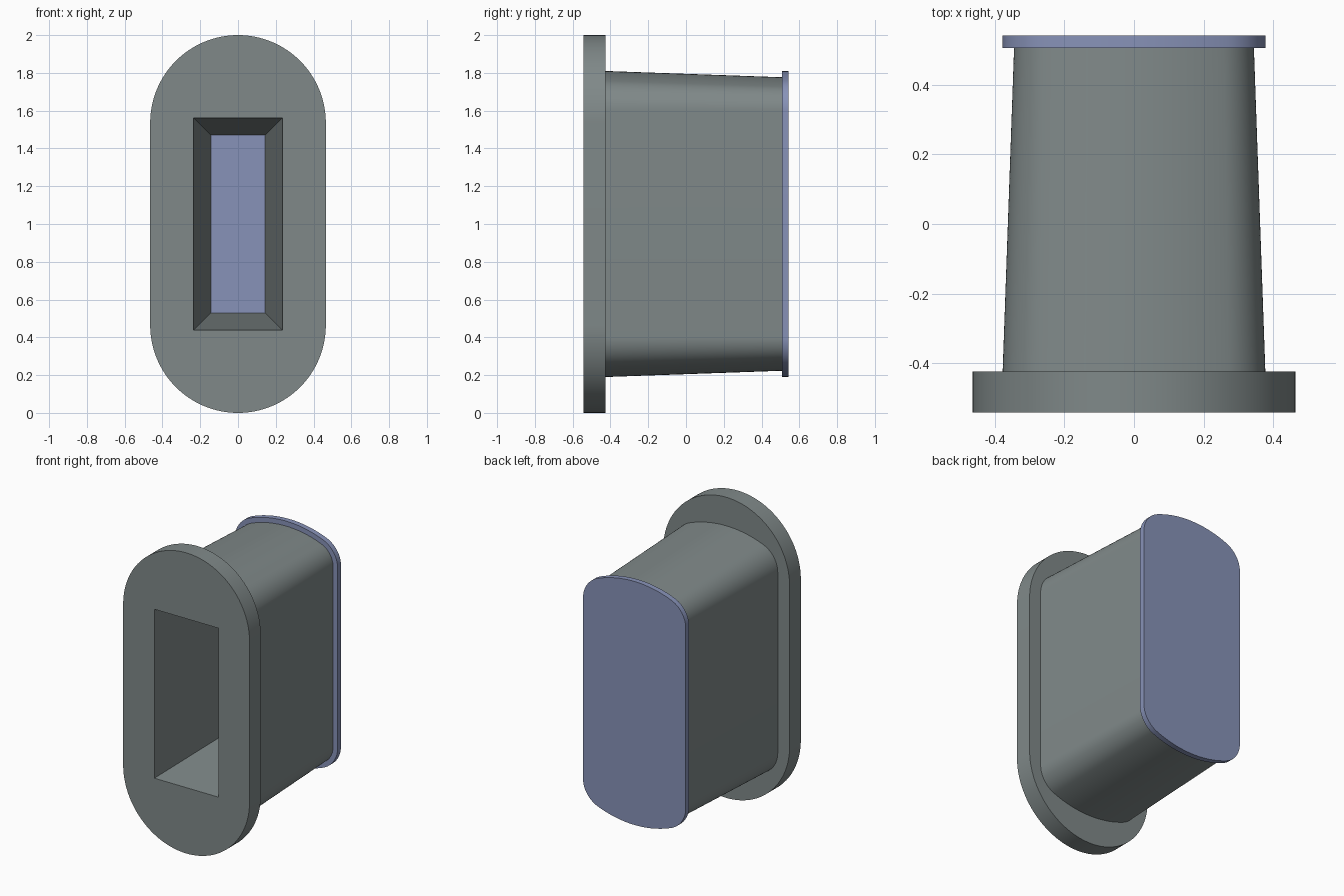
import bpy, bmesh, math

if "Cube" in bpy.data.objects:
    bpy.data.objects.remove(bpy.data.objects["Cube"])


def material(name, rgb):
    m = bpy.data.materials.new(name)
    m.diffuse_color = (*rgb, 1)
    m.use_nodes = True
    m.node_tree.nodes["Principled BSDF"].inputs["Base Color"].default_value = m.diffuse_color
    return m


GREY = material("grey plastic", (0.215, 0.25, 0.25))
BLUE = material("slate blue", (0.245, 0.29, 0.48))


def arc(cx, cz, r, a0, a1, n):
    return [(cx + r * math.cos(a0 + (a1 - a0) * i / n),
             cz + r * math.sin(a0 + (a1 - a0) * i / n)) for i in range(n + 1)]


def full_loop(quarter):
    """Mirror a quarter outline (right side to top centre) about x = 0 and z = 1."""
    top = quarter + [(-x, z) for x, z in reversed(quarter[:-1])]
    return top + [(x, 2 - z) for x, z in reversed(top)]


def stadium(r):
    return full_loop(arc(0, 2 - r, r, 0, math.pi / 2, 32))


def crowned_box(inset):
    """Straight sides, rounded corners and a gently arched top and bottom."""
    half, top, r, corner_z = 0.378, 1.81, 0.17, 1.60
    cx, d = half - r, top - corner_z
    big = (cx * cx + d * d - r * r) / (2 * (d - r))
    cz = top - big
    tangent = math.atan2(corner_z - cz, cx)
    corner = arc(cx, corner_z, r - inset, 0, tangent, 14)
    crown = arc(0, cz, big - inset, tangent, math.pi / 2, 12)
    return full_loop(corner + crown[1:])


def rectangle(hx, hz):
    return [(hx, 1 - hz), (hx, 1 + hz), (-hx, 1 + hz), (-hx, 1 - hz)]


def loft(name, loop_a, ya, loop_b, yb, mat):
    bm = bmesh.new()
    a = [bm.verts.new((x, ya, z)) for x, z in loop_a]
    b = [bm.verts.new((x, yb, z)) for x, z in loop_b]
    n = len(a)
    for i in range(n):
        j = (i + 1) % n
        bm.faces.new((a[i], a[j], b[j], b[i]))
    bm.faces.new(a)
    bm.faces.new(b[::-1])
    bmesh.ops.recalc_face_normals(bm, faces=bm.faces)
    me = bpy.data.meshes.new(name)
    bm.to_mesh(me)
    bm.free()
    me.materials.append(mat)
    ob = bpy.data.objects.new(name, me)
    bpy.context.collection.objects.link(ob)
    return ob


def activate(ob):
    bpy.ops.object.select_all(action='DESELECT')
    ob.select_set(True)
    bpy.context.view_layer.objects.active = ob


def boolean(target, tool, operation):
    activate(target)
    m = target.modifiers.new("cut", 'BOOLEAN')
    m.operation, m.solver, m.object = operation, 'EXACT', tool
    bpy.ops.object.modifier_apply(modifier=m.name)
    bpy.data.objects.remove(tool)


FRONT, FLANGE_BACK, CAP_FRONT, BACK = -0.543, -0.425, 0.507, 0.543

# Flange and drafted sleeve, joined into one housing
housing = loft("housing", stadium(0.465), FRONT, stadium(0.465), FLANGE_BACK, GREY)
slope = 0.033 / (CAP_FRONT - FLANGE_BACK)
sleeve = loft("sleeve", crowned_box(-slope * 0.05), FLANGE_BACK - 0.05,
              crowned_box(0.033), CAP_FRONT, GREY)
boolean(housing, sleeve, 'UNION')

# Tapered rectangular socket running through to the cap
taper = 0.092 / (CAP_FRONT - FRONT)
e = 0.05 * taper
socket = loft("socket_cutter", rectangle(0.235 + e, 0.562 + e), FRONT - 0.05,
              rectangle(0.143 - e, 0.470 - e), CAP_FRONT + 0.05, GREY)
boolean(housing, socket, 'DIFFERENCE')

# End cap
cap = loft("end_cap", crowned_box(0), CAP_FRONT, crowned_box(0), BACK, BLUE)

for ob in (housing, cap):
    activate(ob)
    bpy.ops.object.shade_smooth_by_angle(angle=math.radians(30))
